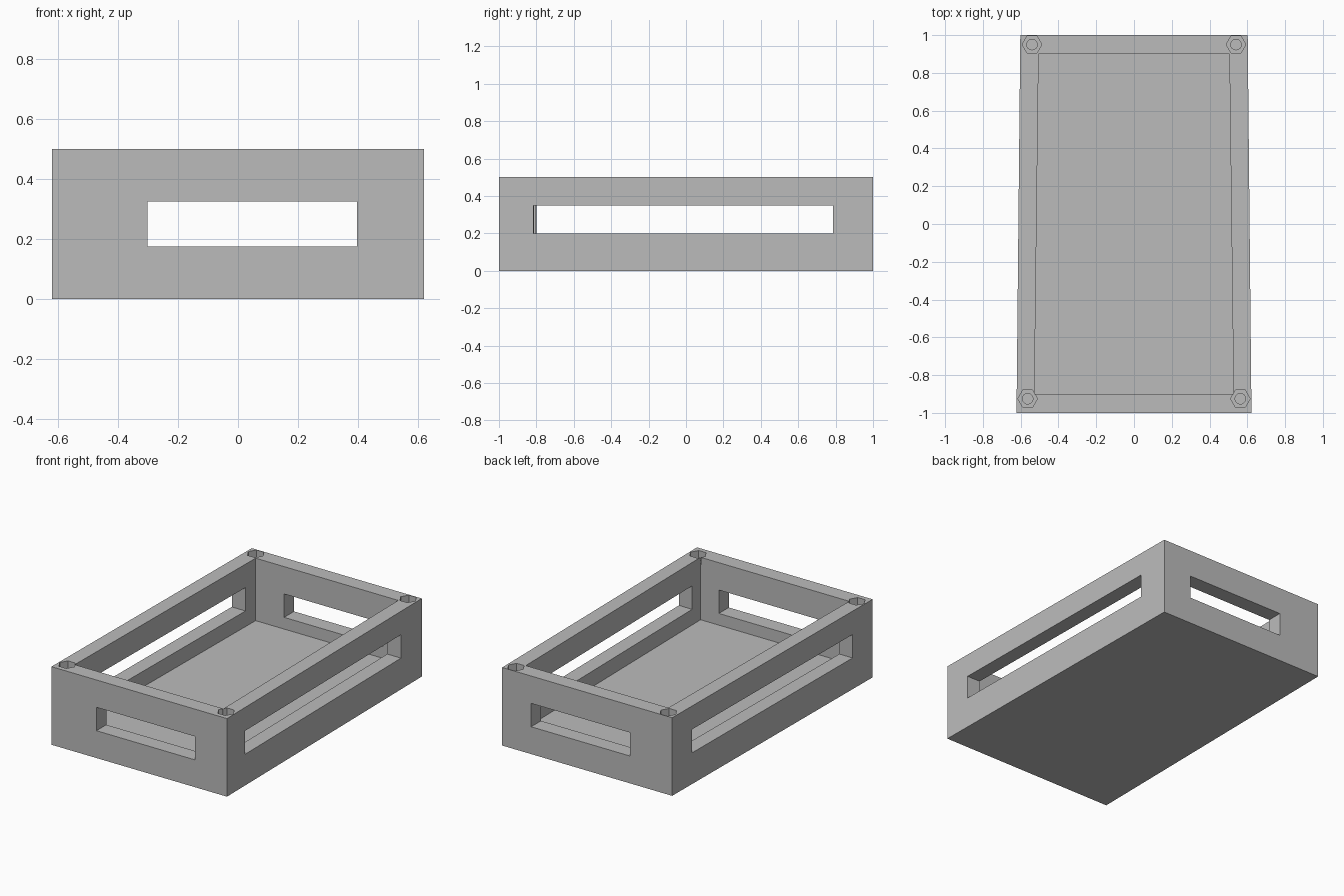
import bpy
import bmesh
import math
from mathutils import Matrix, Vector

default = bpy.data.objects.get("Cube")
if default:
    bpy.data.objects.remove(default, do_unlink=True)

grey = bpy.data.materials.new("plain grey")
grey.use_nodes = True
grey.diffuse_color = (0.5, 0.5, 0.5, 1)
grey.node_tree.nodes["Principled BSDF"].inputs["Base Color"].default_value = (0.5, 0.5, 0.5, 1)


def finish(name, bm):
    bmesh.ops.recalc_face_normals(bm, faces=bm.faces)
    mesh = bpy.data.meshes.new(name)
    bm.to_mesh(mesh)
    bm.free()
    mesh.materials.append(grey)
    obj = bpy.data.objects.new(name, mesh)
    bpy.context.collection.objects.link(obj)
    return obj


def prism(name, outline, low, high):
    """Extrude a flat outline from one height to another."""
    bm = bmesh.new()
    base = bm.faces.new([bm.verts.new((x, y, low)) for x, y in outline])
    new = bmesh.ops.extrude_face_region(bm, geom=[base])["geom"]
    top = [v for v in new if isinstance(v, bmesh.types.BMVert)]
    bmesh.ops.translate(bm, verts=top, vec=Vector((0, 0, high - low)))
    return finish(name, bm)


def trapezoid(front, back, depth):
    return [(-front, -depth), (front, -depth), (back, depth), (-back, depth)]


def ring(x, y, radius, sides):
    steps = [math.tau * i / sides for i in range(sides)]
    return [(x + radius * math.cos(a), y + radius * math.sin(a)) for a in steps]


def box(name, centre, size, turn=0):
    bm = bmesh.new()
    place = Matrix.Translation(centre) @ Matrix.Rotation(turn, 4, "Z") @ Matrix.Diagonal((*size, 1))
    bmesh.ops.create_cube(bm, size=1, matrix=place)
    return finish(name, bm)


def cut(target, cutter):
    mod = target.modifiers.new(cutter.name, "BOOLEAN")
    mod.operation = "DIFFERENCE"
    mod.solver = "EXACT"
    mod.object = cutter
    cutter.hide_render = True
    bpy.context.view_layer.objects.active = target
    bpy.ops.object.modifier_apply(modifier=mod.name)
    bpy.data.objects.remove(cutter, do_unlink=True)


# Tapered open tray
tray = prism("open_tray", trapezoid(0.622, 0.602, 1), 0, 0.5)
cut(tray, prism("cavity", trapezoid(0.527, 0.505, 0.9), 0.1, 0.7))

# Slots through the end walls, and through the side walls square to the left one
cut(tray, box("end_slot", (0.047, 0, 0.25), (0.7, 3, 0.15)))
cut(tray, box("side_slot", (0, -0.007, 0.275), (3, 1.6, 0.15), -0.0115))

# Hexagonal nut pockets with screw holes in the corners
for side in (-1, 1):
    for x, y in ((0.563, -0.925), (0.54, 0.95)):
        cut(tray, prism("nut_pocket", ring(side * x, y, 0.052, 6), 0.45, 0.6))
        cut(tray, prism("screw_hole", ring(side * x, y, 0.028, 24), 0.25, 0.6))
